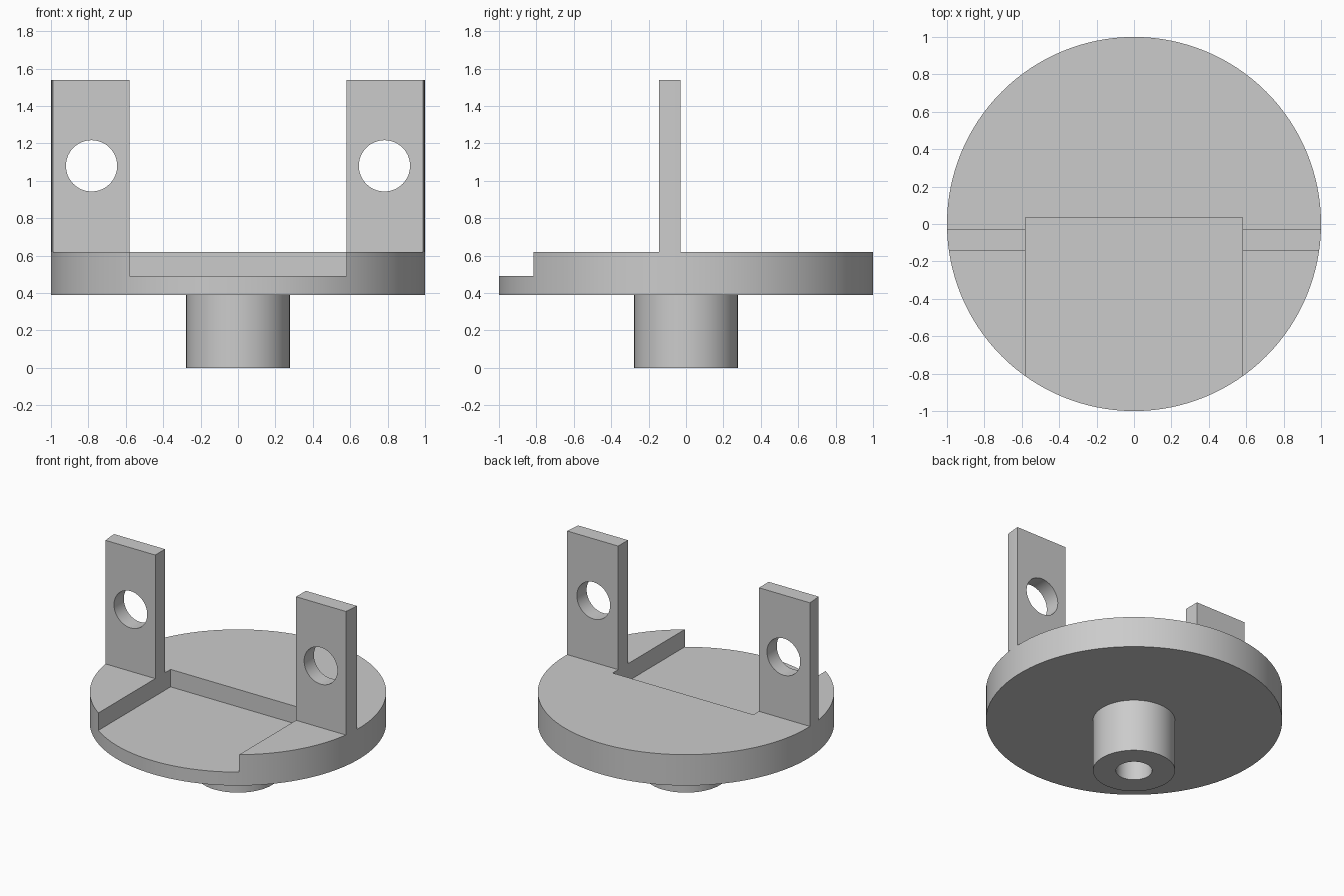
import bpy, bmesh
from math import cos, sin, asin, pi, radians

cube = bpy.data.objects.get("Cube")
if cube:
    bpy.data.objects.remove(cube, do_unlink=True)

grey = bpy.data.materials.new("light grey")
grey.use_nodes = True
grey.diffuse_color = (0.6, 0.6, 0.6, 1)
grey.node_tree.nodes["Principled BSDF"].inputs["Base Color"].default_value = (0.6, 0.6, 0.6, 1)

PLATE_BOTTOM, POCKET_FLOOR, PLATE_TOP, POST_TOP = 0.39, 0.49, 0.62, 1.54
POCKET_HALF, POCKET_BACK = 0.58, 0.035
POST_FRONT, POST_BACK = -0.145, -0.03
HOLE_X, HOLE_Z, HOLE_RADIUS = 0.783, 1.08, 0.137
STEM_RADIUS, BORE_RADIUS = 0.277, 0.122


def finish(obj):
    obj.data.materials.clear()
    obj.data.materials.append(grey)
    bpy.ops.object.select_all(action="DESELECT")
    obj.select_set(True)
    bpy.context.view_layer.objects.active = obj
    bpy.ops.object.shade_smooth_by_angle(angle=radians(30))


def cylinder(name, radius, depth, location, rotation=(0, 0, 0), sides=128):
    bpy.ops.mesh.primitive_cylinder_add(vertices=sides, radius=radius, depth=depth,
                                        location=location, rotation=rotation)
    obj = bpy.context.object
    obj.name = name
    return obj


def prism(name, outline, bottom, top):
    """Extrude a flat outline straight up."""
    bm = bmesh.new()
    face = bm.faces.new([bm.verts.new((x, y, bottom)) for x, y in outline])
    raised = bmesh.ops.extrude_face_region(bm, geom=[face])["geom"]
    verts = [v for v in raised if isinstance(v, bmesh.types.BMVert)]
    bmesh.ops.translate(bm, verts=verts, vec=(0, 0, top - bottom))
    bmesh.ops.recalc_face_normals(bm, faces=bm.faces)
    mesh = bpy.data.meshes.new(name)
    bm.to_mesh(mesh)
    bm.free()
    obj = bpy.data.objects.new(name, mesh)
    bpy.context.collection.objects.link(obj)
    return obj


def cut(target, cutter):
    """Subtract the cutter, then discard it."""
    mod = target.modifiers.new("cut", "BOOLEAN")
    mod.operation, mod.solver, mod.object = "DIFFERENCE", "EXACT", cutter
    bpy.context.view_layer.objects.active = target
    bpy.ops.object.modifier_apply(modifier=mod.name)
    bpy.data.objects.remove(cutter, do_unlink=True)


# Round plate with a shallow pocket open to the front
plate = cylinder("round_plate", 1, PLATE_TOP - PLATE_BOTTOM,
                 (0, 0, (PLATE_TOP + PLATE_BOTTOM) / 2))
w = POCKET_HALF
pocket = prism("pocket_cutter", [(-w, -2), (w, -2), (w, POCKET_BACK), (-w, POCKET_BACK)],
               POCKET_FLOOR, 1)
cut(plate, pocket)
finish(plate)

# Upright posts whose outer edge follows the plate rim, each with a cross hole
start, end = asin(POST_FRONT), asin(POST_BACK)
for side, name in ((1, "left_post"), (-1, "right_post")):
    angles = [start + (end - start) * i / 4 for i in range(5)]
    outline = [(w, POST_BACK), (w, POST_FRONT)] + [(cos(a), sin(a)) for a in angles]
    post = prism(name, [(side * x, y) for x, y in outline], PLATE_TOP, POST_TOP)
    hole = cylinder("hole_cutter", HOLE_RADIUS, 1,
                    (side * HOLE_X, (POST_FRONT + POST_BACK) / 2, HOLE_Z),
                    (pi / 2, 0, 0), 64)
    cut(post, hole)
    finish(post)

# Stem below the plate with a blind bore
stem = cylinder("stem", STEM_RADIUS, PLATE_BOTTOM, (0, 0, PLATE_BOTTOM / 2), sides=64)
bore = cylinder("bore_cutter", BORE_RADIUS, 2, (0, 0, PLATE_BOTTOM / 2), sides=64)
cut(stem, bore)
finish(stem)
